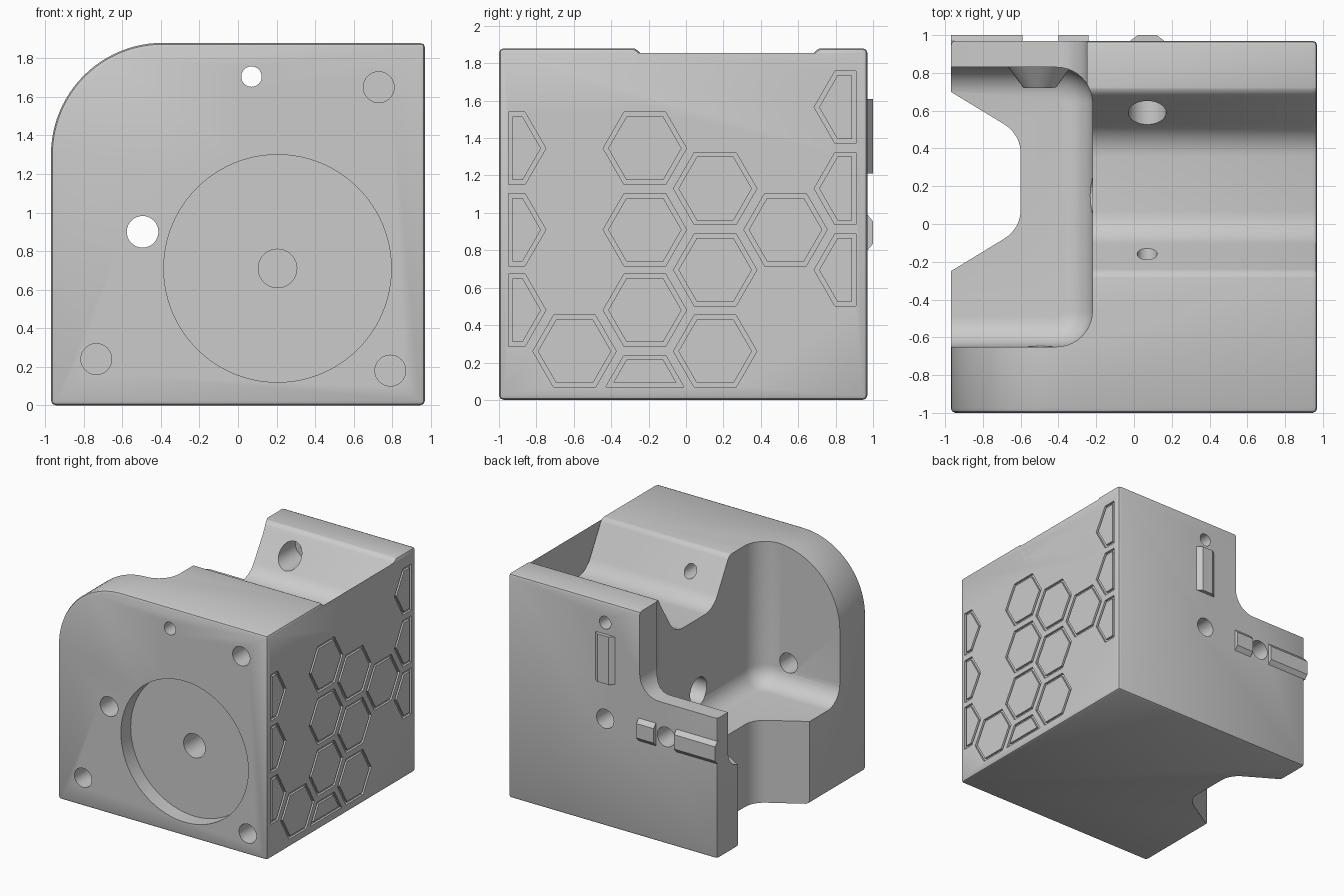
import bpy
import bmesh
from math import pi, cos, sin, tan, sqrt
from mathutils import Vector, Matrix

start_cube = bpy.data.objects.get("Cube")
if start_cube:
    bpy.data.objects.remove(start_cube, do_unlink=True)

grey = bpy.data.materials.new("plain_grey")
grey.use_nodes = True
colour = (0.6, 0.6, 0.6, 1)
grey.diffuse_color = colour
grey.node_tree.nodes["Principled BSDF"].inputs["Base Color"].default_value = colour


def make(name, bm):
    bmesh.ops.recalc_face_normals(bm, faces=bm.faces)
    mesh = bpy.data.meshes.new(name)
    bm.to_mesh(mesh)
    bm.free()
    mesh.materials.append(grey)
    obj = bpy.data.objects.new(name, mesh)
    bpy.context.collection.objects.link(obj)
    return obj


def rounded(corners, steps=10):
    """Turn (u, v, radius) corners into an outline with filleted corners."""
    out = []
    for i, (u, v, r) in enumerate(corners):
        p = Vector((u, v))
        if not r:
            out.append(p)
            continue
        a = (Vector(corners[i - 1][:2]) - p).normalized()
        b = (Vector(corners[(i + 1) % len(corners)][:2]) - p).normalized()
        half = a.angle(b) / 2
        centre = p + (a + b).normalized() * (r / sin(half))
        first = p + a * (r / tan(half)) - centre
        last = p + b * (r / tan(half)) - centre
        sweep = pi - 2 * half
        for k in range(steps + 1):
            t = k / steps
            w = (sin((1 - t) * sweep) * first + sin(t * sweep) * last) / sin(sweep)
            out.append(centre + w)
    return out


def prism_mesh(outline, axis, low, high):
    """Extrude an outline along x (y, z), along y (x, z) or along z (x, y)."""
    place = {"x": lambda u, v: (low, u, v),
             "y": lambda u, v: (u, low, v),
             "z": lambda u, v: (u, v, low)}[axis]
    bm = bmesh.new()
    face = bm.faces.new([bm.verts.new(place(p[0], p[1])) for p in outline])
    grown = bmesh.ops.extrude_face_region(bm, geom=[face])["geom"]
    shift = Vector([(high - low) * (axis == n) for n in "xyz"])
    bmesh.ops.translate(bm, vec=shift,
                        verts=[g for g in grown if isinstance(g, bmesh.types.BMVert)])
    return bm


def prism(name, outline, axis, low, high):
    return make(name, prism_mesh(outline, axis, low, high))


def hole(u, v, r, low, high, axis="y", sides=40):
    ring = [(u + r * cos(2 * pi * k / sides), v + r * sin(2 * pi * k / sides))
            for k in range(sides)]
    return prism("hole_cutter", ring, axis, low, high)


def apply_modifier(obj, mod):
    bpy.context.view_layer.objects.active = obj
    bpy.ops.object.modifier_apply(modifier=mod.name)


def combine(obj, tool, operation="DIFFERENCE"):
    mod = obj.modifiers.new("combine", "BOOLEAN")
    mod.operation = operation
    mod.solver = "EXACT"
    mod.object = tool
    apply_modifier(obj, mod)
    bpy.data.objects.remove(tool, do_unlink=True)


# Main block with one large rounded upper corner
W, TOP, FRONT, BACK = 0.97, 1.88, -1.0, 0.97
body = prism("body", rounded([(-W, 0, 0), (W, 0, 0), (W, TOP, 0), (-W, TOP, 0.58)], 24),
             "y", FRONT, BACK)

# Trough across the top, then a small chamfer round the outside
trough = rounded([(-0.6, 2.2, 0), (-0.6, TOP + 0.003, 0), (-0.26, TOP + 0.003, 0.07),
                  (-0.045, 1.505, 0.2), (0.465, 1.505, 0.2),
                  (0.7, TOP + 0.003, 0.07), (0.9, TOP + 0.003, 0), (0.9, 2.2, 0)])
combine(body, prism("trough_cutter", trough, "x", -0.3, 1.5))
chamfer = body.modifiers.new("chamfer", "BEVEL")
chamfer.width = 0.025
chamfer.segments = 2
chamfer.limit_method = "ANGLE"
chamfer.angle_limit = 0.7
chamfer.use_clamp_overlap = False
apply_modifier(body, chamfer)

# Side pocket with filleted corners and floor
FLOOR, INNER, PLATE = 0.69, -0.22, 0.83
bm = prism_mesh(rounded([(-1.5, -0.65, 0), (INNER, -0.65, 0.19),
                         (INNER, PLATE, 0.19), (-1.5, PLATE, 0)]), "z", FLOOR, 2.5)
rim = [e for e in bm.edges if all(abs(v.co.z - FLOOR) < 0.001 for v in e.verts)]
bmesh.ops.bevel(bm, geom=rim, offset=0.16, segments=8, profile=0.5, affect="EDGES")
combine(body, make("pocket_cutter", bm))

# Lowered part of the back plate
step = rounded([(-1.5, 1.18, 0), (-0.25, 1.18, 0.18), (-0.25, 2.5, 0), (-1.5, 2.5, 0)])
combine(body, prism("step_cutter", step, "y", 0.6, 1.5))

# Upright channel through the pocket floor
channel = rounded([(-1.2, -0.39, 0), (-0.6, -0.025, 0.18),
                   (-0.6, 0.475, 0.18), (-1.2, 0.84, 0)])
combine(body, prism("channel_cutter", channel, "z", -0.5, 2.5))

# Conical boss on the back plate
bm = bmesh.new()
bmesh.ops.create_cone(bm, cap_ends=True, segments=40, radius1=0.18, radius2=0.085, depth=0.13,
                      matrix=Matrix.Translation((-0.5, 0.785, 0.9)) @ Matrix.Rotation(pi / 2, 4, "X"))
combine(body, make("boss", bm), "UNION")

# Round recess in the front face with its centre hole
combine(body, hole(0.205, 0.71, 0.59, -1.5, -0.87, sides=96))
combine(body, hole(0.205, 0.71, 0.1, -1.5, -0.6))

# Blind holes in the front face
for x, z in ((0.73, 1.65), (-0.735, 0.24), (0.79, 0.18)):
    combine(body, hole(x, z, 0.08, -1.5, -0.7))

# Bores from front to back, cross bore and counterbore
combine(body, hole(-0.495, 0.9, 0.082, -1.5, 1.5))
combine(body, hole(0.07, 1.705, 0.053, -1.5, 1.5))
combine(body, hole(0.07, 1.705, 0.1, 0.3, 0.8))
combine(body, hole(0.07, 0.9, 0.08, 0.15, 1.5))
combine(body, hole(0.15, 0.9, 0.11, -0.5, 0.13, "x"))

# Honeycomb grooves on the side; cells are (column, height of centre)
columns = {-2: (1.345, 0.91, 0.48), -1: (0.26,), 0: (1.345, 0.91, 0.48, 0.045),
           1: (1.13, 0.695, 0.26), 2: (0.91,), 3: (1.565, 1.13, 0.695)}
limits = (((0, -0.95, 0), (0, -1, 0)), ((0, 0.91, 0), (0, 1, 0)), ((0, 0, 0.07), (0, 0, -1)))
DEPTH, R = 0.018, 0.223
bm = bmesh.new()
for col, heights in columns.items():
    y = -0.22 + 0.376 * col
    for z in heights:
        cell = bmesh.new()
        cell.faces.new([cell.verts.new((W - DEPTH, y + R * cos(k * pi / 3), z + R * sin(k * pi / 3)))
                        for k in range(6)])
        for point, normal in limits:
            bmesh.ops.bisect_plane(cell, geom=cell.verts[:] + cell.edges[:] + cell.faces[:],
                                   plane_co=point, plane_no=normal, clear_outer=True)
        inner = cell.faces[:]
        bmesh.ops.inset_individual(cell, faces=inner, thickness=0.023, use_even_offset=True)
        bmesh.ops.delete(cell, geom=inner, context="FACES_ONLY")
        grown = bmesh.ops.extrude_face_region(cell, geom=cell.faces[:])["geom"]
        bmesh.ops.translate(cell, vec=(0.1, 0, 0),
                            verts=[g for g in grown if isinstance(g, bmesh.types.BMVert)])
        bmesh.ops.recalc_face_normals(cell, faces=cell.faces)
        temp = bpy.data.meshes.new("cell")
        cell.to_mesh(temp)
        cell.free()
        bm.from_mesh(temp)
        bpy.data.meshes.remove(temp)
combine(body, make("groove_cutter", bm))

# Raised keys on the back face
EMBED = BACK - 0.02
upright = [(-0.02, EMBED), (-0.02, BACK), (0.02, 1), (0.12, 1), (0.16, BACK), (0.16, EMBED)]
prism("upright_key", upright, "z", 1.21, 1.61)
level = [(EMBED, 0.8), (BACK, 0.8), (1, 0.835), (1, 0.955), (BACK, 0.99), (EMBED, 0.99)]
prism("short_key", level, "x", -0.4, -0.24)
prism("long_key", level, "x", -W, -0.59)

# Smooth curved faces, keep edges crisp
bpy.ops.object.select_all(action="DESELECT")
body.select_set(True)
bpy.context.view_layer.objects.active = body
bpy.ops.object.shade_smooth_by_angle(angle=0.5)
